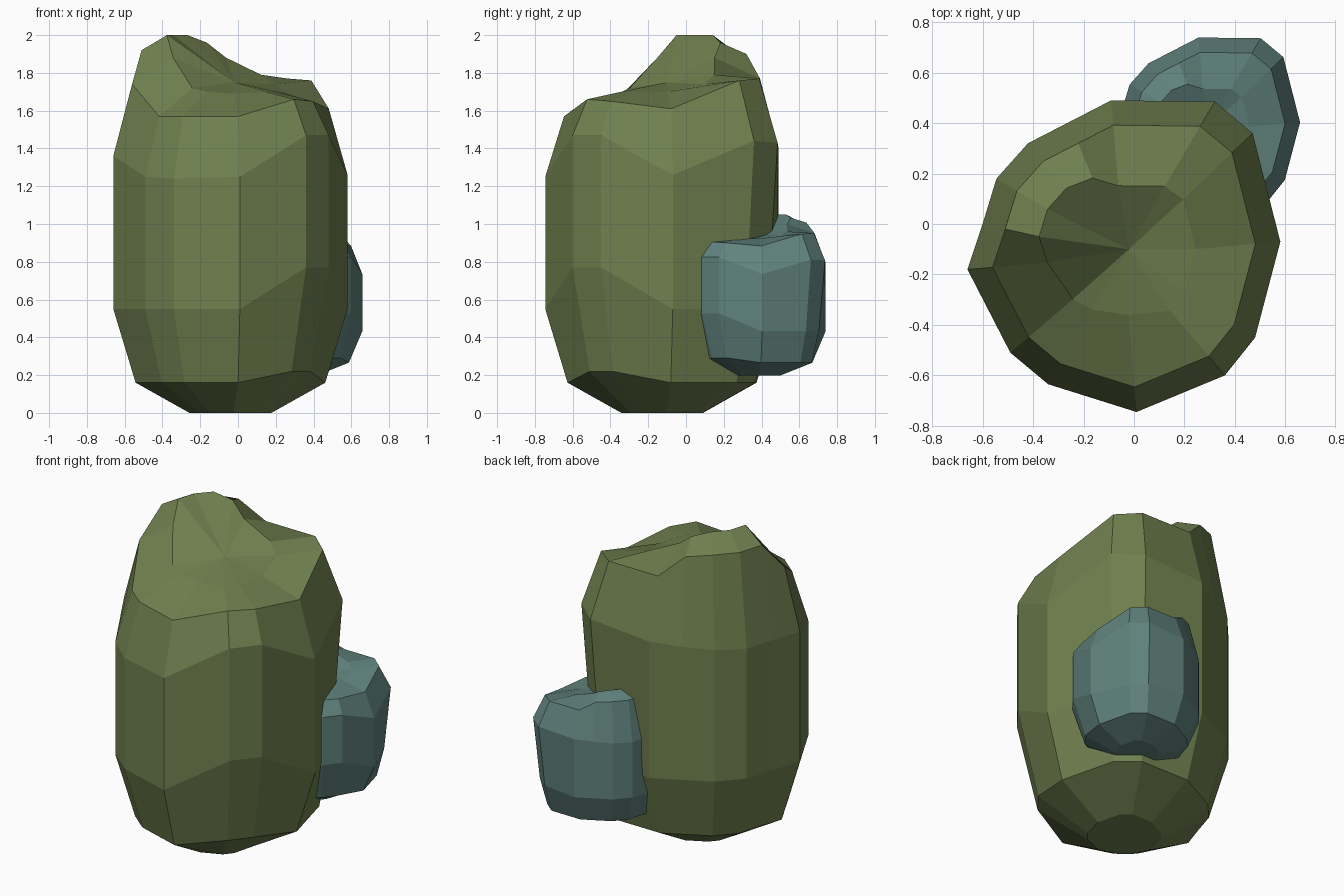
import bpy, bmesh
from mathutils import Vector

if "Cube" in bpy.data.objects:
    bpy.data.objects.remove(bpy.data.objects["Cube"])

CENTRE = Vector((-0.04, -0.125))
# per column: outline x, y, shoulder z, rim z, top scale, top z
COLUMNS = [
    (-.66, -.18, 1.36, 1.74, .49, 1.88), (-.60, .00, 1.36, 1.92, .60, 2.0),
    (-.545, .18, 1.36, 1.92, .60, 2.0), (-.42, .32, 1.37, 1.92, .60, 2.0),
    (-.255, .405, 1.38, 1.90, .58, 1.96), (-.09, .49, 1.40, 1.77, .45, 1.88),
    (.32, .485, 1.43, 1.77, .45, 1.79), (.47, .36, 1.44, 1.76, .46, 1.74),
    (.58, -.07, 1.26, 1.61, .46, 1.70), (.48, -.45, 1.47, 1.65, .46, 1.70),
    (.36, -.60, 1.47, 1.66, .46, 1.70), (.01, -.745, 1.25, 1.57, .38, 1.69),
    (-.34, -.635, 1.24, 1.57, .42, 1.70), (-.49, -.51, 1.25, 1.57, .45, 1.72)]


def material(name, colour):
    m = bpy.data.materials.new(name)
    m.diffuse_color = (*colour, 1)
    m.use_nodes = True
    m.node_tree.nodes["Principled BSDF"].inputs["Base Color"].default_value = m.diffuse_color
    return m


def rock(name, mat, location, scale):
    bm = bmesh.new()
    rings = [[] for _ in range(6)]
    for i, (x, y, z3, z4, ts, tz) in enumerate(COLUMNS):
        d = Vector((x, y)) - CENTRE
        high = i in (9, 10)               # raised front-right corner
        low = .91 if i in (6, 7) else 1   # undercut back-right corner
        levels = [(.35, 0), (.81, .22 if high else .16),
                  (low, .77 if high else .55), (1, z3), (.84, z4), (ts, tz)]
        for ring, (s, z) in zip(rings, levels):
            ring.append(bm.verts.new((*(CENTRE + d * s), z)))
    n = len(COLUMNS)
    for a, b in zip(rings, rings[1:]):
        for i in range(n):
            j = (i + 1) % n
            bm.faces.new((a[i], a[j], b[j], b[i]))
    bm.faces.new(rings[0])
    # sloping hollow on top
    hub = bm.verts.new((-.02, -.10, 1.75))
    for i in range(n):
        bm.faces.new((rings[5][i], rings[5][(i + 1) % n], hub))
    bmesh.ops.recalc_face_normals(bm, faces=bm.faces)
    me = bpy.data.meshes.new(name)
    bm.to_mesh(me)
    bm.free()
    me.materials.append(mat)
    ob = bpy.data.objects.new(name, me)
    ob.location, ob.scale = location, scale
    bpy.context.collection.objects.link(ob)


# tall rock and the small copy leaning at its back
rock("large_rock", material("olive", (.162, .216, .078)), (0, 0, 0), (1, 1, 1))
rock("small_rock", material("slate_teal", (.117, .223, .205)),
     (.31, .445, .198), (.6, .6, .426))
